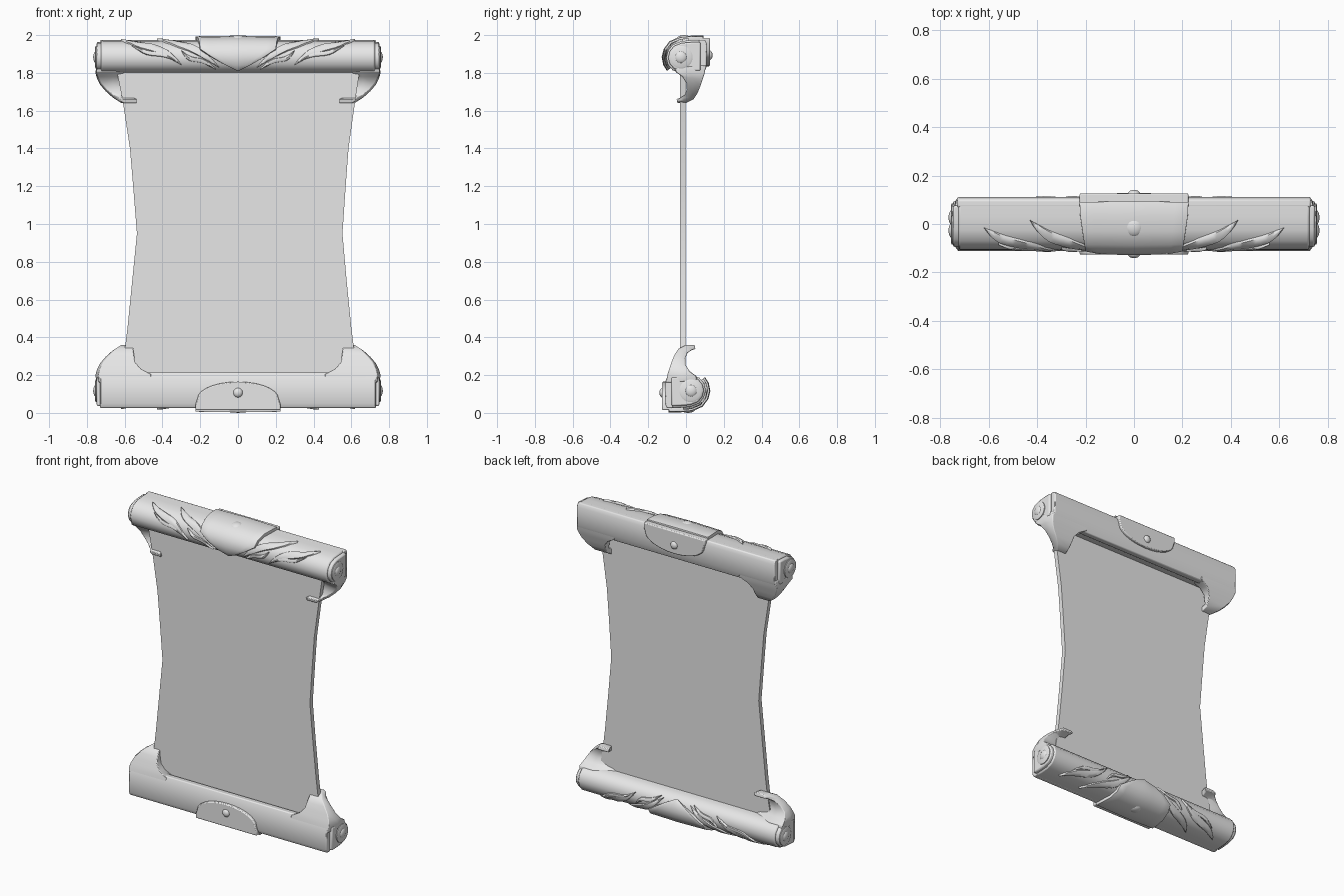
import bpy, bmesh, math
from mathutils import Matrix, Vector

if "Cube" in bpy.data.objects:
    bpy.data.objects.remove(bpy.data.objects["Cube"])

grey = bpy.data.materials.new("light_grey")
grey.diffuse_color = (0.8, 0.8, 0.8, 1)
grey.use_nodes = True
grey.node_tree.nodes["Principled BSDF"].inputs["Base Color"].default_value = grey.diffuse_color
half = []  # parts of the upper roll, repeated below by a half turn


def make(name, bm, bevel=0, solid=0, keep=True, angle=35):
    bmesh.ops.remove_doubles(bm, verts=bm.verts, dist=0.0005)
    bmesh.ops.recalc_face_normals(bm, faces=bm.faces)
    me = bpy.data.meshes.new(name)
    bm.to_mesh(me)
    bm.free()
    me.materials.append(grey)
    me.shade_smooth()
    me.set_sharp_from_angle(angle=math.radians(angle))
    ob = bpy.data.objects.new(name, me)
    bpy.context.collection.objects.link(ob)
    if solid:
        m = ob.modifiers.new("thickness", 'SOLIDIFY')
        m.thickness, m.offset = solid, 0
    if bevel:
        m = ob.modifiers.new("soft_edges", 'BEVEL')
        m.width, m.segments, m.limit_method = bevel, 2, 'ANGLE'
        m.angle_limit = math.radians(40)
    if keep:
        half.append(ob)
    return ob


def loft(name, rings, **kw):
    """Skin closed rings of equal length and cap both ends."""
    bm = bmesh.new()
    vs = [[bm.verts.new(p) for p in r] for r in rings]
    n = len(vs[0])
    for a, b in zip(vs, vs[1:]):
        for i in range(n):
            bm.faces.new((a[i], a[(i + 1) % n], b[(i + 1) % n], b[i]))
    bm.faces.new(vs[0])
    bm.faces.new(vs[-1])
    return make(name, bm, **kw)


def knob(name, loc, r, scale=(1, 1, 1)):
    bm = bmesh.new()
    bmesh.ops.create_uvsphere(bm, u_segments=20, v_segments=12, radius=r)
    bmesh.ops.transform(bm, matrix=Matrix.Translation(loc) @ Matrix.Diagonal((*scale, 1)), verts=bm.verts)
    make(name, bm, angle=60)


# Front of the roll's cross-section (y, z), from top back edge round to underside
front = [Vector(p) for p in [(.085, 1.975), (.03, 1.973), (-.025, 1.968), (-.07, 1.95), (-.095, 1.918),
                             (-.105, 1.88), (-.095, 1.842), (-.07, 1.813), (-.025, 1.80)]]


def wrap(x, u, lift):
    """Point on the roll at distance u round the section, lifted off it."""
    for a, b in zip(front, front[1:]):
        d = b - a
        if u <= d.length or b is front[-1]:
            p = a + d * (u / d.length)
            out = (p - Vector((0, 1.88))).normalized()
            p += out * lift
            return (x, p.x, p.y)
        u -= d.length


# Roll
section = [tuple(p) for p in front] + [(.085, 1.80)]
loft("roll", [[(x, y, z) for y, z in section] for x in (-.725, .725)], bevel=.008)

# Back plate with rounded lower lip
plate = [(.045, 1.79), (.09, 1.785), (.108, 1.83), (.112, 1.95), (.10, 1.975), (.07, 1.975)]
loft("back_plate", [[(x, y, z) for y, z in plate] for x in (-.73, .73)], bevel=.006)

# Corner hooks: front y, front z, back y, back z, inner x, outer x
hooks = [(-.06, 1.83, .106, 1.84, .46, .745), (-.055, 1.805, .098, 1.795, .46, .75),
         (-.02, 1.78, .088, 1.765, .515, .742), (.003, 1.745, .076, 1.73, .545, .725),
         (.004, 1.71, .062, 1.695, .55, .695), (-.008, 1.682, .04, 1.66, .555, .66),
         (-.03, 1.668, 0, 1.64, .55, .63), (-.05, 1.662, -.045, 1.64, .535, .615)]
for s, side in ((-1, "left"), (1, "right")):
    rings = []
    for i, (fy, fz, by, bz, xi, xo) in enumerate(hooks):
        inner_y = fy if i > 5 else max(fy, .02)
        rings.append([(s * xi, inner_y, fz), (s * (xi * .35 + xo * .65), fy, fz), (s * xo, fy, fz),
                      (s * (xo + .005), (fy + by) / 2, (fz + bz) / 2),
                      (s * (xo - .012), by, bz), (s * xi, by, bz)])
    loft(side + "_hook", rings, bevel=.004, angle=45)

    # End cap following the roll's section
    cap = [(y * .9, 1.885 + (z - 1.885) * .88) for y, z in section]
    loft(side + "_end_cap", [[(s * x, y, z) for y, z in cap] for x in (.71, .748)], bevel=.008)
    ring = [(math.cos(k * math.tau / 24), math.sin(k * math.tau / 24)) for k in range(24)]
    loft(side + "_end_boss", [[(s * x, -.025 + r * a, 1.883 + r * b) for a, b in ring]
                              for x, r in ((.72, .06), (.753, .06), (.757, .052))])
    knob(side + "_end_knob", (s * .748, -.027, 1.883), .034, (.55, 1, 1))

    # Raised leaves curling round the roll: (x, u) spine points
    leaves = [[(.62, .10), (.53, .145), (.42, .20), (.30, .275)],
              [(.43, .07), (.34, .13), (.25, .19), (.10, .29)],
              [(.56, .17), (.47, .20), (.40, .24), (.33, .255)],
              [(.30, .20), (.25, .235), (.20, .265), (.12, .30)]]
    for n, spine in enumerate(leaves):
        wide = .036 if n < 2 else .02
        bm = bmesh.new()
        rows = []
        steps = 12
        for k in range(steps + 1):
            t = k / steps
            c = [(1 - t) ** 3, 3 * t * (1 - t) ** 2, 3 * t * t * (1 - t), t ** 3]
            x = sum(w * p[0] for w, p in zip(c, spine))
            u = sum(w * p[1] for w, p in zip(c, spine)) + .012 * math.sin(t * math.tau)
            w = wide * math.sin(math.pi * t) ** .8
            rows.append([bm.verts.new(wrap(s * (x + d * w * .6), u + d * w * .6, h))
                         for d, h in ((-1, -.004), (-.75, .008), (0, .012), (.75, .008), (1, -.004))])
        for a, b in zip(rows, rows[1:]):
            for i in range(4):
                bm.faces.new((a[i], a[i + 1], b[i + 1], b[i]))
        make(f"{side}_leaf_{n + 1}", bm, angle=50)

# Pointed emblem wrapped over the top and front
bm = bmesh.new()
rows = []
for u, w in ((0, .225), (.055, .222), (.11, .213), (.16, .205), (.20, .20), (.235, .14), (.27, .07), (.30, .006)):
    rows.append([bm.verts.new(wrap(w * k / 4, u, .009 + .004 * (1 - abs(k) / 4))) for k in range(-4, 5)])
for a, b in zip(rows, rows[1:]):
    for i in range(8):
        bm.faces.new((a[i], a[i + 1], b[i + 1], b[i]))
make("emblem", bm, solid=.024, bevel=.003)

# Rounded tab of the emblem at the back
tab = [(.225, 1.985), (.225, 1.955)]
tab += [(.215 * math.cos(a), 1.925 - .09 * math.sin(a)) for a in [math.pi * k / 14 for k in range(15)]]
tab += [(-.225, 1.955), (-.225, 1.985)]
loft("back_tab", [[(x, y, z) for x, z in tab] for y in (.07, .127)], bevel=.006)

# Knobs of the emblem
knob("top_knob", (0, -.01, 1.972), .045, (1, 1, .62))
knob("back_knob", (0, .122, 1.893), .026, (1, .75, 1))

# Lower roll: the upper one turned half way round the x axis
turn = Matrix.Translation((0, 0, 1)) @ Matrix.Rotation(math.pi, 4, 'X') @ Matrix.Translation((0, 0, -1))
for ob in list(half):
    low = ob.copy()
    low.name = "lower_" + ob.name
    bpy.context.collection.objects.link(low)
    low.matrix_world = turn
    ob.name = "upper_" + ob.name

# Sheet with pinched sides: z, left x, right x
rows = [(.15, -.635, .645), (.33, -.60, .615), (.45, -.585, .60), (.7, -.56, .575), (.95, -.535, .553),
        (1.2, -.555, .57), (1.4, -.572, .585), (1.65, -.61, .62), (1.85, -.65, .65)]
loft("sheet", [[(l, -.032, z), (r, -.032, z), (r, -.002, z), (l, -.002, z)] for z, l, r in rows], keep=False, angle=30)
